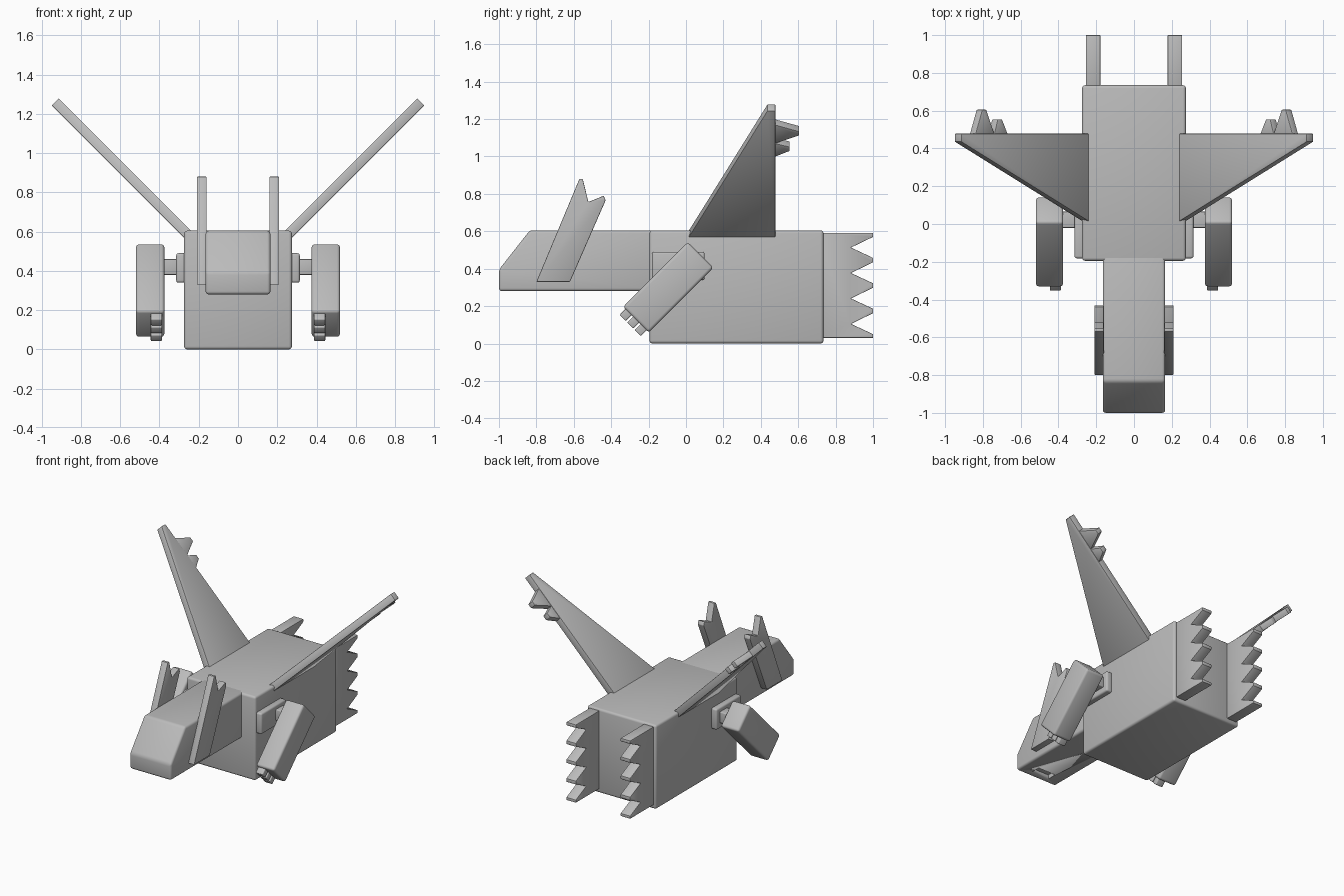
import bpy, bmesh, math
from mathutils import Vector

if "Cube" in bpy.data.objects:
    bpy.data.objects.remove(bpy.data.objects["Cube"])

grey = bpy.data.materials.new("plain grey")
grey.diffuse_color = (0.5, 0.5, 0.5, 1)
grey.use_nodes = True
grey.node_tree.nodes["Principled BSDF"].inputs["Base Color"].default_value = grey.diffuse_color


def prism(name, pts, place, lo, hi, bevel=0.0, mirror=False, segments=3):
    """Extrude a 2D profile; place(a, b, t) maps profile point and depth to 3D."""
    bm = bmesh.new()
    rings = [[bm.verts.new(place(a, b, t)) for a, b in pts] for t in (lo, hi)]
    n = len(pts)
    bm.faces.new(rings[0])
    bm.faces.new(rings[1][::-1])
    for i in range(n):
        j = (i + 1) % n
        bm.faces.new((rings[0][i], rings[1][i], rings[1][j], rings[0][j]))
    bmesh.ops.recalc_face_normals(bm, faces=bm.faces)
    if bevel:
        bmesh.ops.bevel(bm, geom=bm.edges[:], offset=bevel, offset_type='OFFSET',
                        segments=segments, profile=0.5, affect='EDGES', clamp_overlap=True)
    for f in bm.faces:
        f.smooth = True
    me = bpy.data.meshes.new(name)
    bm.to_mesh(me)
    bm.free()
    me.set_sharp_from_angle(angle=math.radians(32))
    me.materials.append(grey)
    ob = bpy.data.objects.new(name, me)
    bpy.context.collection.objects.link(ob)
    if mirror:
        ob.modifiers.new("mirror", 'MIRROR')
    return ob


def side(y, z, x):
    return Vector((x, y, z))


def rect(y0, y1, z0, z1):
    return [(y0, z0), (y1, z0), (y1, z1), (y0, z1)]


# Body block
prism("body", rect(-0.195, 0.735, 0.0, 0.605), side, -0.275, 0.275, 0.016)

# Neck and head with sloping forehead, and a small slot under the snout
head = prism("head", [(-1.0, 0.28), (-0.15, 0.28), (-0.15, 0.605), (-0.835, 0.605), (-1.0, 0.395)],
             side, -0.165, 0.165, 0.016)
cutter = prism("mouth_cutter", rect(-0.955, -0.885, 0.2, 0.31), side, -0.07, 0.07)
cutter.hide_render = True
cutter.hide_viewport = True
cut = head.modifiers.new("mouth_slot", 'BOOLEAN')
cut.operation = 'DIFFERENCE'
cut.object = cutter

# Notched ears on the sides of the head
prism("ear", [(-0.80, 0.33), (-0.62, 0.33), (-0.43, 0.765), (-0.44, 0.79), (-0.522, 0.757),
              (-0.552, 0.88), (-0.57, 0.88)], side, 0.16, 0.21, 0.004, True, 2)

# Wings tilted out at 45 degrees, with two spikes on the trailing edge
R = math.sqrt(0.5)


def wing_place(u, y, t):
    return Vector((0.2525 + R * (u + t), y, 0.5825 + R * (u - t)))


prism("wing", [(0, 0.012), (0.96, 0.435), (0.96, 0.478), (0, 0.478)],
      wing_place, -0.025, 0.025, 0.003, True, 2)
prism("wing_large_spike", [(0.71, 0.46), (0.71, 0.478), (0.77, 0.605), (0.80, 0.605),
                           (0.85, 0.478), (0.85, 0.46)], wing_place, -0.022, 0.022, 0.003, True, 2)
prism("wing_small_spike", [(0.61, 0.46), (0.61, 0.478), (0.652, 0.553), (0.684, 0.553),
                           (0.71, 0.478), (0.71, 0.46)], wing_place, -0.022, 0.022, 0.003, True, 2)

# Serrated tail plates
tail = [(0.70, 0.03), (1.0, 0.03)]
step = 0.136
for i in range(4):
    z = 0.03 + i * step
    tail += [(1.0, z + 0.02), (0.882, z + 0.075), (1.0, z + step - 0.004)]
tail += [(1.0, 0.592), (0.70, 0.592)]
prism("tail_plate", tail, side, 0.178, 0.255, 0.003, True, 2)

# Shoulders and joint rods
prism("shoulder", rect(-0.182, 0.10, 0.34, 0.49), side, 0.26, 0.315, 0.012, True)
prism("arm_joint", rect(-0.02, 0.065, 0.38, 0.46), side, 0.30, 0.39, 0.006, True)


# Forearms slanting down and forward, with three short claws
def arm_place(a, b, x):
    return Vector((x, -0.095 - R * a - R * b, 0.30 - R * a + R * b))


prism("arm", rect(-0.245, 0.245, -0.097, 0.097), arm_place, 0.375, 0.52, 0.016, True)
for i, b in enumerate((-0.057, 0.0, 0.057)):
    prism("claw_%d" % (i + 1), rect(0.22, 0.288, b - 0.023, b + 0.023),
          arm_place, 0.387, 0.445, 0.006, True)
